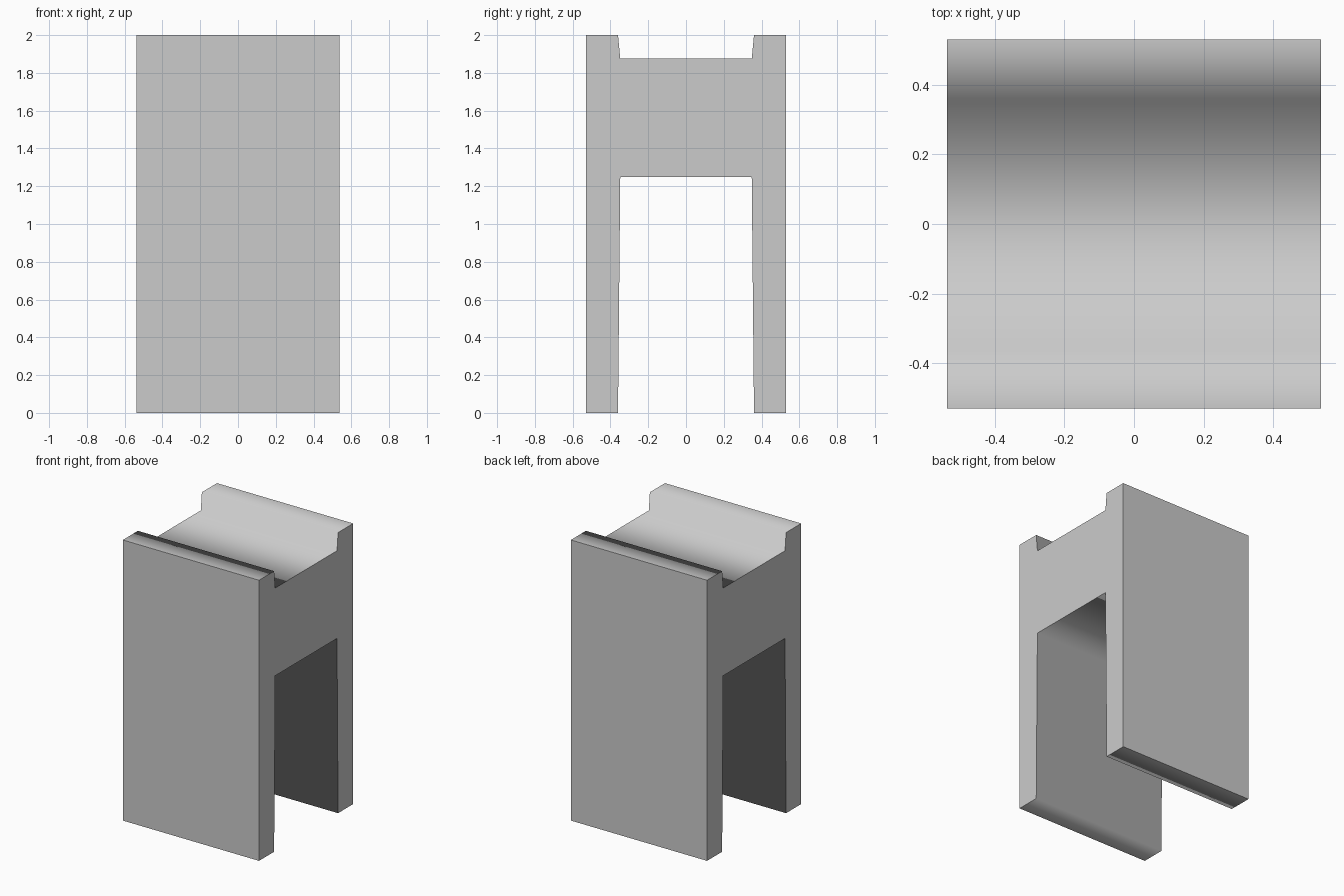
import bpy, bmesh

if "Cube" in bpy.data.objects:
    bpy.data.objects.remove(bpy.data.objects["Cube"])

HALF_X = 0.537   # half length of the extrusion
OUTER_Y = 0.53   # half width of the block

# Right half of the H-shaped cross-section (y, z), bottom to top
lower = [(0.348, 1.25), (0.36, 0.0), (OUTER_Y, 0.0)]
upper = [(OUTER_Y, 2.0), (0.36, 2.0), (0.348, 1.875)]
half = lower + upper
profile = half + [(-y, z) for y, z in reversed(half)]

# Extrude the cross-section along x
bm = bmesh.new()
cap = bm.faces.new([bm.verts.new((-HALF_X, y, z)) for y, z in profile])
ext = bmesh.ops.extrude_face_region(bm, geom=[cap], use_keep_orig=True)
moved = [g for g in ext["geom"] if isinstance(g, bmesh.types.BMVert)]
bmesh.ops.translate(bm, verts=moved, vec=(2 * HALF_X, 0, 0))
bmesh.ops.recalc_face_normals(bm, faces=bm.faces)

# Soft shading inside the channels, crisp end caps and outer walls
for f in bm.faces:
    f.smooth = True
for e in bm.edges:
    a, b = e.verts
    on_end = abs(a.co.x - b.co.x) < 1e-4
    on_wall = all(abs(abs(v.co.y) - OUTER_Y) < 1e-4 for v in e.verts)
    e.smooth = not (on_end or on_wall)

mesh = bpy.data.meshes.new("channel_block")
bm.to_mesh(mesh)
bm.free()
bpy.context.collection.objects.link(bpy.data.objects.new("channel_block", mesh))
